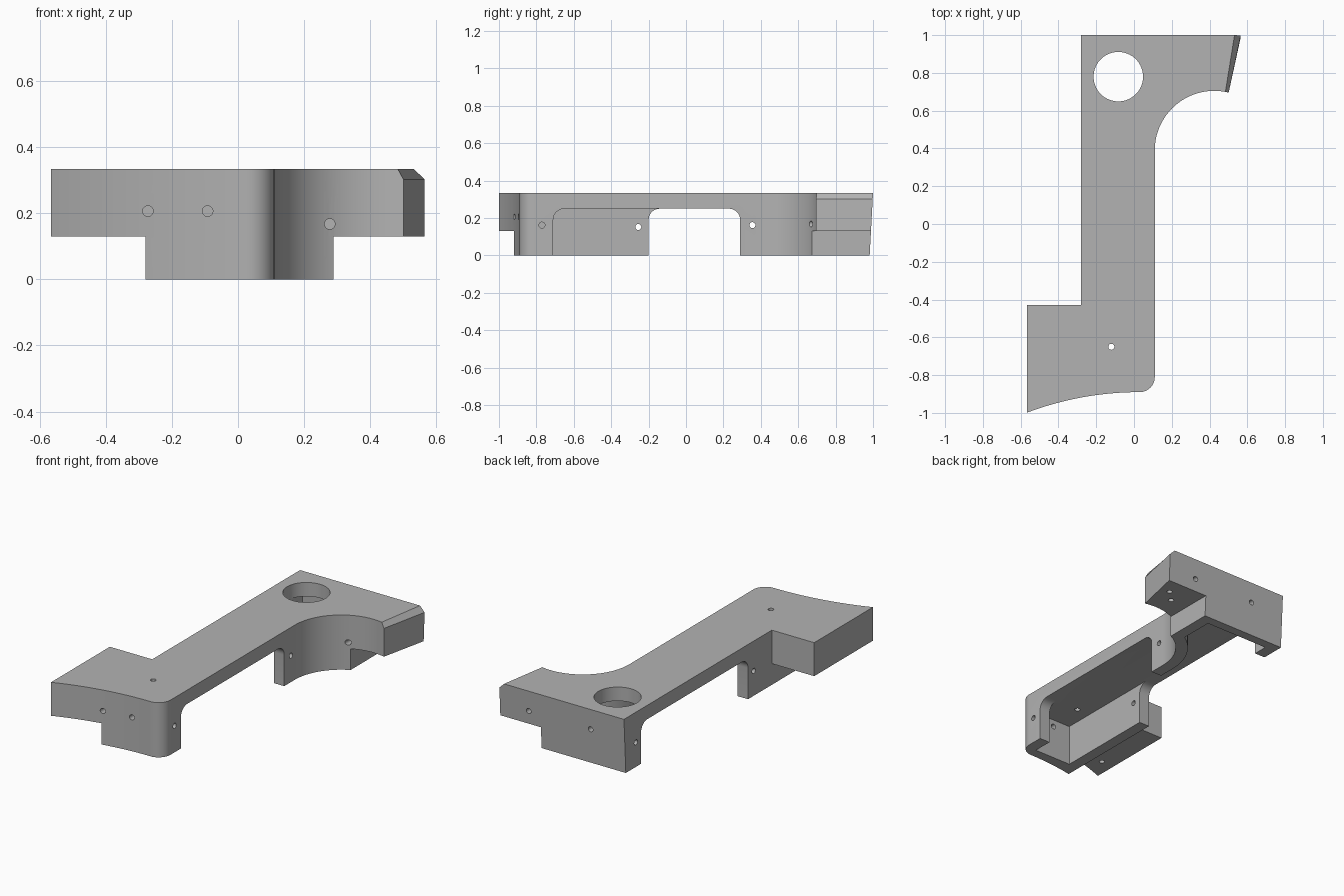
import bpy, bmesh, math
from mathutils import Vector

if "Cube" in bpy.data.objects:
    bpy.data.objects.remove(bpy.data.objects["Cube"])

TOP, CEIL, STEP = 0.335, 0.25, 0.13

grey = bpy.data.materials.new("plain_grey")
grey.diffuse_color = (0.45, 0.45, 0.45, 1)
grey.use_nodes = True
grey.node_tree.nodes["Principled BSDF"].inputs["Base Color"].default_value = grey.diffuse_color


def arc(cx, cy, r, a0, a1, n):
    """Points on a circle from angle a0 to a1 in degrees."""
    return [(cx + r * math.cos(math.radians(a0 + (a1 - a0) * i / n)),
             cy + r * math.sin(math.radians(a0 + (a1 - a0) * i / n))) for i in range(n + 1)]


def prism(name, pts, lo, hi, axis="z"):
    """Extrude a closed profile along z, or a (y, z) profile along x."""
    place = (lambda p, h: (p[0], p[1], h)) if axis == "z" else (lambda p, h: (h, p[0], p[1]))
    bm = bmesh.new()
    a = [bm.verts.new(place(p, lo)) for p in pts]
    b = [bm.verts.new(place(p, hi)) for p in pts]
    bm.faces.new(a)
    bm.faces.new(b)
    for i in range(len(pts)):
        j = (i + 1) % len(pts)
        bm.faces.new((a[i], a[j], b[j], b[i]))
    bmesh.ops.recalc_face_normals(bm, faces=bm.faces)
    return finish(name, bm)


def finish(name, bm):
    me = bpy.data.meshes.new(name)
    bm.to_mesh(me)
    bm.free()
    ob = bpy.data.objects.new(name, me)
    bpy.context.collection.objects.link(ob)
    me.materials.append(grey)
    return ob


def box(x0, x1, y0, y1, z0, z1):
    return prism("cutter", [(x0, y0), (x1, y0), (x1, y1), (x0, y1)], z0, z1)


def rod(p0, p1, r, n=20):
    """Cylinder between two points, for drilled holes."""
    p0, p1 = Vector(p0), Vector(p1)
    bm = bmesh.new()
    bmesh.ops.create_cone(bm, cap_ends=True, segments=n, radius1=r, radius2=r,
                          depth=(p1 - p0).length)
    bm.transform((p1 - p0).to_track_quat("Z", "Y").to_matrix().to_4x4())
    bmesh.ops.translate(bm, verts=bm.verts, vec=(p0 + p1) / 2)
    return finish("cutter", bm)


def cut(target, cutter):
    mod = target.modifiers.new("cut", "BOOLEAN")
    mod.operation, mod.solver, mod.object = "DIFFERENCE", "EXACT", cutter
    bpy.context.view_layer.objects.active = target
    bpy.ops.object.modifier_apply(modifier=mod.name)
    bpy.data.objects.remove(cutter, do_unlink=True)


def side_notch(y0, y1, x0, x1, r=0.06):
    """Opening in a side wall with rounded upper corners."""
    pts = [(y0, -0.1), (y1, -0.1)] + arc(y1 - r, CEIL - r, r, 0, 90, 8) \
        + arc(y0 + r, CEIL - r, r, 90, 180, 8)
    return prism("cutter", pts, x0, x1, "x")


# Bracket outline: curved front, rounded corner, concave bay, slanted end
front_r = 1.69
sweep = math.degrees(math.asin(0.597 / front_r))
outline = [(-0.28, 1.0), (-0.28, -0.43), (-0.567, -0.43)]
outline += arc(0.03, -0.89 - front_r, front_r, 90 + sweep, 90, 24)[:-1]
outline += arc(0.03, -0.81, 0.08, -90, 0, 10)
outline += arc(0.425, 0.39, 0.315, 180, 76, 32)
outline += [(0.565, 1.0)]
body = prism("bracket", outline, 0, TOP)

# Chamfer on the slanted end and slight draft on the back face
bm = bmesh.new()
bm.from_mesh(body.data)
edge = [e for e in bm.edges
        if all(v.co.z > 0.3 and v.co.x > 0.48 for v in e.verts)
        and max(v.co.y for v in e.verts) > 0.99]
bmesh.ops.bevel(bm, geom=edge, offset=0.032, segments=1, affect="EDGES")
for v in bm.verts:
    if v.co.y > 0.99:
        v.co.y -= 0.018 * (1 - v.co.z / TOP)
bm.to_mesh(body.data)
bm.free()

# Raised undersides of the two wings
cut(body, box(-0.8, -0.28, -1.2, -0.3, -0.1, STEP))
cut(body, box(0.29, 0.8, 0.5, 1.2, -0.1, STEP))

# Hollow underside following the outer walls
bay_end = 180 - math.degrees(math.acos(0.205 / 0.385))
hollow = [(-0.21, 0.925), (-0.21, -0.83), (0.04, -0.83)]
hollow += arc(0.425, 0.39, 0.385, 180, bay_end, 16) + [(0.22, 0.925)]
cut(body, prism("cutter", hollow, -0.1, CEIL))

# Openings in the right and left side walls
cut(body, side_notch(-0.71, 0.29, -0.1, 0.3))
cut(body, side_notch(-0.20, 0.835, -0.5, -0.1))

# Large round opening in the top
cut(body, rod((-0.083, 0.78, 0.2), (-0.083, 0.78, 0.5), 0.131, 64))

# Small drilled holes: start and end points
holes = [
    ((-0.12, -0.65, 0.2), (-0.12, -0.65, 0.4)),     # top
    ((-0.273, -1.1, 0.207), (-0.273, -0.82, 0.207)),  # front
    ((-0.092, -1.1, 0.207), (-0.092, -0.78, 0.207)),
    ((0.278, 0.5, 0.168), (0.278, 0.8, 0.168)),     # concave bay
    ((0.0, -0.77, 0.162), (0.2, -0.77, 0.162)),     # right wall
    ((0.0, 0.355, 0.162), (0.2, 0.355, 0.162)),
    ((-0.4, -0.255, 0.152), (-0.15, -0.255, 0.152)),  # left wall
    ((-0.4, 0.885, 0.15), (-0.15, 0.885, 0.15)),
    ((0.37, 0.88, 0.21), (0.37, 1.1, 0.21)),        # back
    ((-0.05, 0.88, 0.21), (-0.05, 1.1, 0.21)),
    ((0.48, 0.89, 0.0), (0.48, 0.89, 0.2)),         # wing undersides
    ((0.41, 0.82, 0.0), (0.41, 0.82, 0.2)),
    ((-0.48, -0.86, 0.0), (-0.48, -0.86, 0.22)),
]
for start, end in holes:
    cut(body, rod(start, end, 0.016))

body.select_set(True)
bpy.context.view_layer.objects.active = body
bpy.ops.object.shade_smooth_by_angle(angle=math.radians(30))
